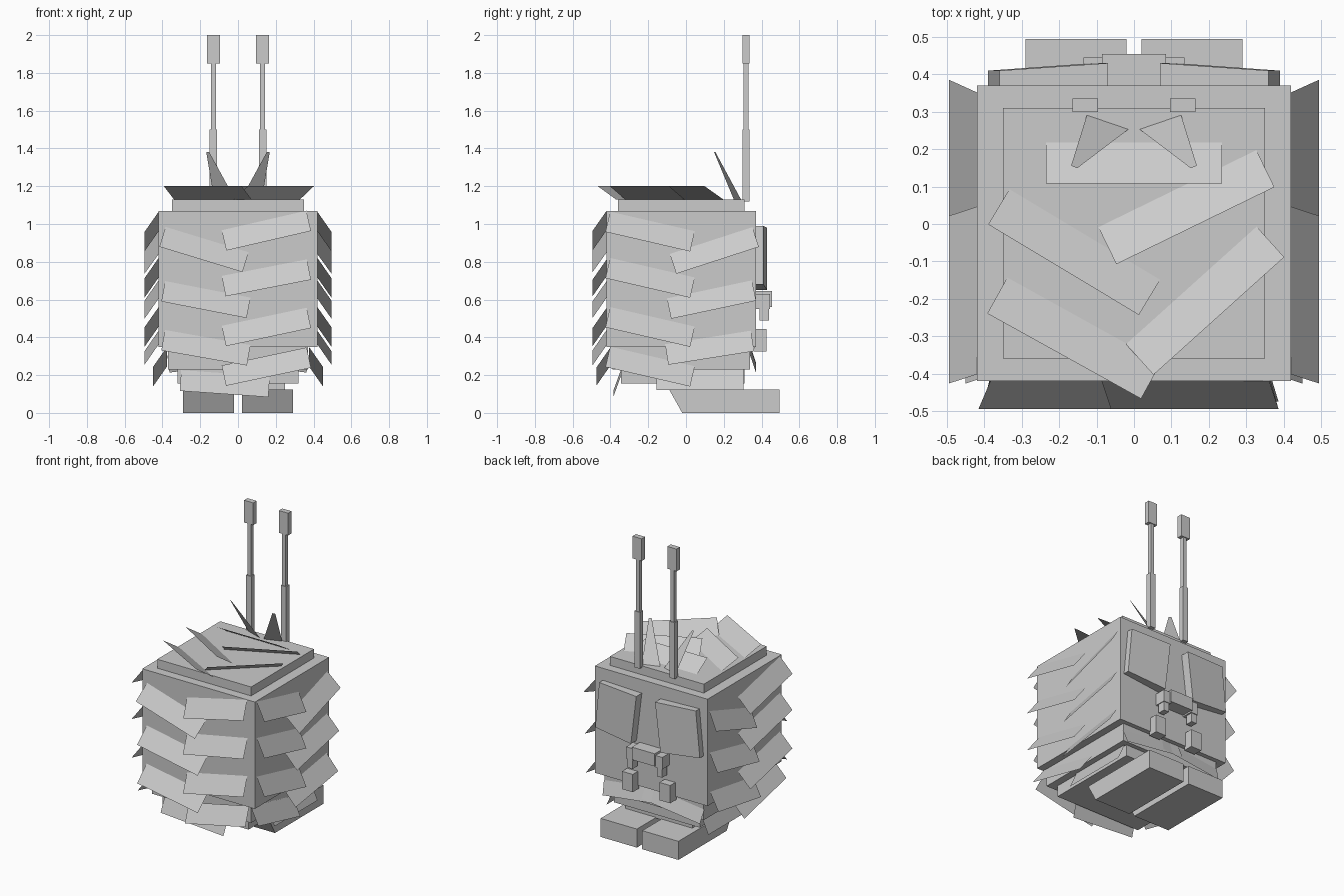
import bpy, bmesh
from math import radians, cos, sin

default_cube = bpy.data.objects.get("Cube")
if default_cube:
    bpy.data.objects.remove(default_cube, do_unlink=True)

# Single plain material
grey = bpy.data.materials.new("plain_grey")
grey.use_nodes = True
colour = (0.6, 0.6, 0.6, 1)
grey.diffuse_color = colour
grey.node_tree.nodes["Principled BSDF"].inputs["Base Color"].default_value = colour


def make_object(name, bm):
    mesh = bpy.data.meshes.new(name)
    bm.to_mesh(mesh)
    bm.free()
    mesh.materials.append(grey)
    obj = bpy.data.objects.new(name, mesh)
    bpy.context.scene.collection.objects.link(obj)
    return obj


def box(name, x_range, y_range, z_range):
    """Axis-aligned block given by its extents."""
    bm = bmesh.new()
    bmesh.ops.create_cube(bm, size=1)
    for vert in bm.verts:
        vert.co = [low + (high - low) * (c + 0.5)
                   for c, (low, high) in zip(vert.co, (x_range, y_range, z_range))]
    return make_object(name, bm)


def prism(name, outline, shift):
    """Flat outline extruded along a vector."""
    bm = bmesh.new()
    face = bm.faces.new([bm.verts.new(p) for p in outline])
    moved = bmesh.ops.extrude_face_region(bm, geom=[face], use_keep_orig=True)["geom"]
    bmesh.ops.translate(bm, vec=shift,
                        verts=[g for g in moved if isinstance(g, bmesh.types.BMVert)])
    bmesh.ops.recalc_face_normals(bm, faces=bm.faces)
    return make_object(name, bm)


def feathers(name, items, place, width=0.46, height=0.11, base=0, flare=0.075):
    """Thin slats hinged on a surface: one long edge touches it, the other lifts off."""
    bm = bmesh.new()
    half_w, half_h = width / 2, height / 2
    for u, v, degrees in items:
        c, s = cos(radians(degrees)), sin(radians(degrees))
        corners = []
        for a, b in ((-half_w, -half_h), (half_w, -half_h), (half_w, half_h), (-half_w, half_h)):
            lift = base + (flare if b < 0 else 0)
            corners.append(bm.verts.new(place(u + a * c - b * s, v + a * s + b * c, lift)))
        bm.faces.new(corners)
    return make_object(name, bm)


# Body blocks, stepped at the crown and below
box("body", (-0.42, 0.42), (-0.42, 0.37), (0.35, 1.07))
box("crown_plate", (-0.35, 0.35), (-0.36, 0.31), (1.07, 1.13))
box("lower_body", (-0.37, 0.37), (-0.39, 0.34), (0.23, 0.35))
box("belly", (-0.32, 0.32), (-0.345, 0.31), (0.155, 0.23))
box("hips", (-0.25, 0.25), (-0.04, 0.29), (0.12, 0.16))


# Feathers on the front
def on_front(u, v, lift):
    return (u, -0.42 - lift, v)


feathers("front_feathers", [(-0.18, 0.865, -17), (-0.17, 0.6, -11), (-0.17, 0.345, -10),
                            (0.15, 0.965, 13), (0.15, 0.715, 11), (0.15, 0.455, 12)], on_front)
feathers("front_low_feather", [(0.15, 0.245, 12)], on_front, base=-0.02)
feathers("front_bottom_feather", [(-0.07, 0.155, -4)], on_front, width=0.47,
         base=-0.075, flare=0.04)

# Feathers on the crown
feathers("crown_feathers", [(0, 0.163, 0), (0.14, 0.045, 26), (-0.16, -0.075, -31),
                            (-0.16, -0.305, -29), (0.19, -0.205, 42)],
         lambda u, v, lift: (u, v, 1.13 + lift), width=0.47, flare=0.07)

# Feathers at the bottom of the back
feathers("back_feathers", [(-0.15, 0.285, 7), (0.15, 0.285, -7)],
         lambda u, v, lift: (u, 0.34 + lift, v), width=0.44, height=0.09, flare=0.03)

# Mirrored parts
for side, sign in (("left", 1), ("right", -1)):
    def on_side(u, v, lift):
        return (sign * (0.42 + lift), u, v)

    def span(inner, outer):
        return sorted((sign * inner, sign * outer))

    feathers(side + "_feathers", [(-0.19, 0.96, -13), (-0.19, 0.715, -13), (-0.19, 0.455, -13),
                                  (0.15, 0.86, 18), (0.135, 0.6, 12), (0.125, 0.345, 9)], on_side)
    feathers(side + "_low_feather", [(-0.19, 0.245, -13)], on_side, base=-0.045)
    feathers(side + "_bottom_feather", [(0.075, 0.175, 0)], on_side, base=-0.09, flare=0.05)

    # Foot with a sloping end
    prism(side + "_foot", [(sign * 0.02, y, z) for y, z in
                           ((-0.02, 0), (0.495, 0), (0.495, 0.125), (-0.09, 0.125))],
          (sign * 0.27, 0, 0))

    # Eye panel, slightly turned
    prism(side + "_eye", [(sign * 0.07, 0.43, 0.98), (sign * 0.36, 0.41, 0.99),
                          (sign * 0.39, 0.41, 0.68), (sign * 0.11, 0.43, 0.65)],
          (0, -0.07, 0))

    # Beak end and cheek block
    box(side + "_beak_end", span(0.08, 0.135), (0.37, 0.445), (0.55, 0.63))
    box(side + "_beak_tip", span(0.09, 0.13), (0.39, 0.44), (0.49, 0.56))
    box(side + "_cheek", span(0.1, 0.18), (0.36, 0.425), (0.325, 0.445))

    # Pointed crest leaf
    bm = bmesh.new()
    bm.faces.new([bm.verts.new((sign * x, y, z)) for x, y, z in
                  ((0.015, 0.253, 1.13), (0.126, 0.291, 1.13),
                   (0.168, 0.156, 1.38), (0.152, 0.149, 1.38))])
    make_object(side + "_crest_leaf", bm)

    # Antenna in three sections
    centre = sign * 0.13
    for part, wide, deep, bottom, top in (("base", 0.02, 0.018, 1.12, 1.5),
                                          ("rod", 0.013, 0.013, 1.5, 1.86),
                                          ("tip", 0.034, 0.018, 1.85, 2)):
        box(side + "_antenna_" + part, (centre - wide, centre + wide),
            (0.317 - deep, 0.317 + deep), (bottom, top))

# Beak bridge
box("beak_bridge", (-0.085, 0.085), (0.36, 0.455), (0.56, 0.645))
